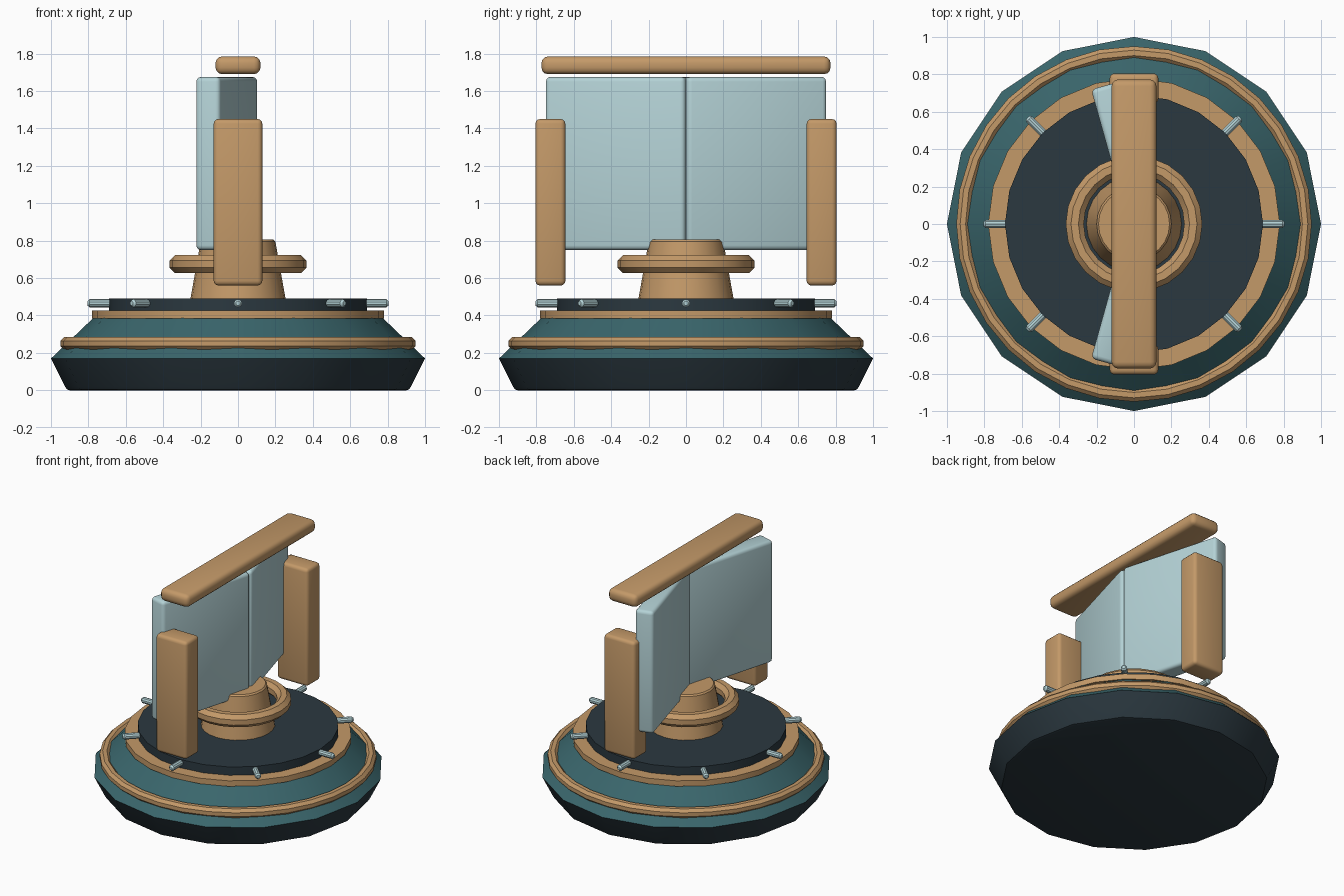
import bpy, math

if "Cube" in bpy.data.objects:
    bpy.data.objects.remove(bpy.data.objects["Cube"])


def material(name, rgb):
    m = bpy.data.materials.new(name)
    m.diffuse_color = (*rgb, 1)
    m.use_nodes = True
    m.node_tree.nodes["Principled BSDF"].inputs["Base Color"].default_value = m.diffuse_color
    return m


BRONZE = material("bronze", (0.55, 0.32, 0.14))
TEAL = material("teal", (0.042, 0.133, 0.15))
DARK = material("dark slate", (0.024, 0.04, 0.051))
GLASS = material("pale blue", (0.456, 0.645, 0.672))


def finish(ob, name, mat):
    ob.name = name
    ob.data.materials.clear()
    ob.data.materials.append(mat)
    bpy.ops.object.select_all(action='DESELECT')
    ob.select_set(True)
    bpy.context.view_layer.objects.active = ob
    bpy.ops.object.shade_smooth_by_angle(angle=math.radians(30))
    return ob


def lathe(name, profile, sides, mat, closed=False):
    """Spin (radius, z) points round the z axis; open profiles get end caps."""
    n = len(profile)
    verts = [(r * math.cos(a), r * math.sin(a), z)
             for a in (2 * math.pi * i / sides for i in range(sides))
             for r, z in profile]
    faces = []
    for i in range(sides):
        j = (i + 1) % sides
        for k in range(n if closed else n - 1):
            l = (k + 1) % n
            faces.append((i * n + k, j * n + k, j * n + l, i * n + l))
    if not closed:
        faces.append([i * n for i in reversed(range(sides))])
        faces.append([i * n + n - 1 for i in range(sides)])
    mesh = bpy.data.meshes.new(name)
    mesh.from_pydata(verts, [], faces)
    ob = bpy.data.objects.new(name, mesh)
    bpy.context.collection.objects.link(ob)
    return finish(ob, name, mat)


def ring(name, major, minor, z, sides, mat):
    """Octagonal-section ring with a flat outer band."""
    angles = [math.pi / 8 + k * math.pi / 4 for k in range(8)]
    prof = [(major + minor * math.cos(a), z + minor * math.sin(a)) for a in angles]
    return lathe(name, prof, sides, mat, closed=True)


def block(name, size, loc, mat, bevel, turn=0.0):
    """Rounded box."""
    bpy.ops.mesh.primitive_cube_add(size=1, location=loc, rotation=(0, 0, turn))
    ob = bpy.context.object
    ob.scale = size
    bpy.ops.object.transform_apply(location=False, rotation=False, scale=True)
    mod = ob.modifiers.new("round_edges", 'BEVEL')
    mod.width = bevel
    mod.segments = 3
    bpy.ops.object.modifier_apply(modifier=mod.name)
    return finish(ob, name, mat)


# Stepped round base
lathe("base_foot", [(0.90, 0), (0.915, 0.005), (0.925, 0.02), (1.0, 0.17)], 16, DARK)
lathe("base_slope", [(1.0, 0.17), (0.77, 0.39)], 16, TEAL)
ring("base_trim_ring", 0.915, 0.038, 0.25, 32, BRONZE)
lathe("base_flange", [(0.78, 0.385), (0.78, 0.427)], 24, BRONZE)
lathe("turntable", [(0.69, 0.425), (0.69, 0.49)], 24, DARK)

# Eight marker pegs round the turntable
for i in range(8):
    a = i * math.pi / 4
    peg = lathe("marker_peg", [(0.012, -0.08), (0.022, -0.068),
                               (0.022, 0.068), (0.012, 0.08)], 10, GLASS)
    peg.rotation_euler = (0, math.pi / 2, a)
    peg.location = (0.725 * math.cos(a), 0.725 * math.sin(a), 0.465)

# Tapered hub and its collar
lathe("hub", [(0.255, 0.485), (0.20, 0.795), (0.19, 0.805)], 24, BRONZE)
ring("hub_collar", 0.317, 0.052, 0.675, 24, BRONZE)

# Folded pair of panels with side posts
for s in (-1, 1):
    block("panel", (0.135, 0.775, 0.925), (-0.06, s * 0.364, 1.2125),
          GLASS, 0.025, s * math.radians(15.6))
    block("side_post", (0.26, 0.16, 0.89), (0, s * 0.725, 1.005), BRONZE, 0.025)

# Bar across the top
block("top_bar", (0.24, 1.545, 0.095), (0, 0, 1.7375), BRONZE, 0.035)
